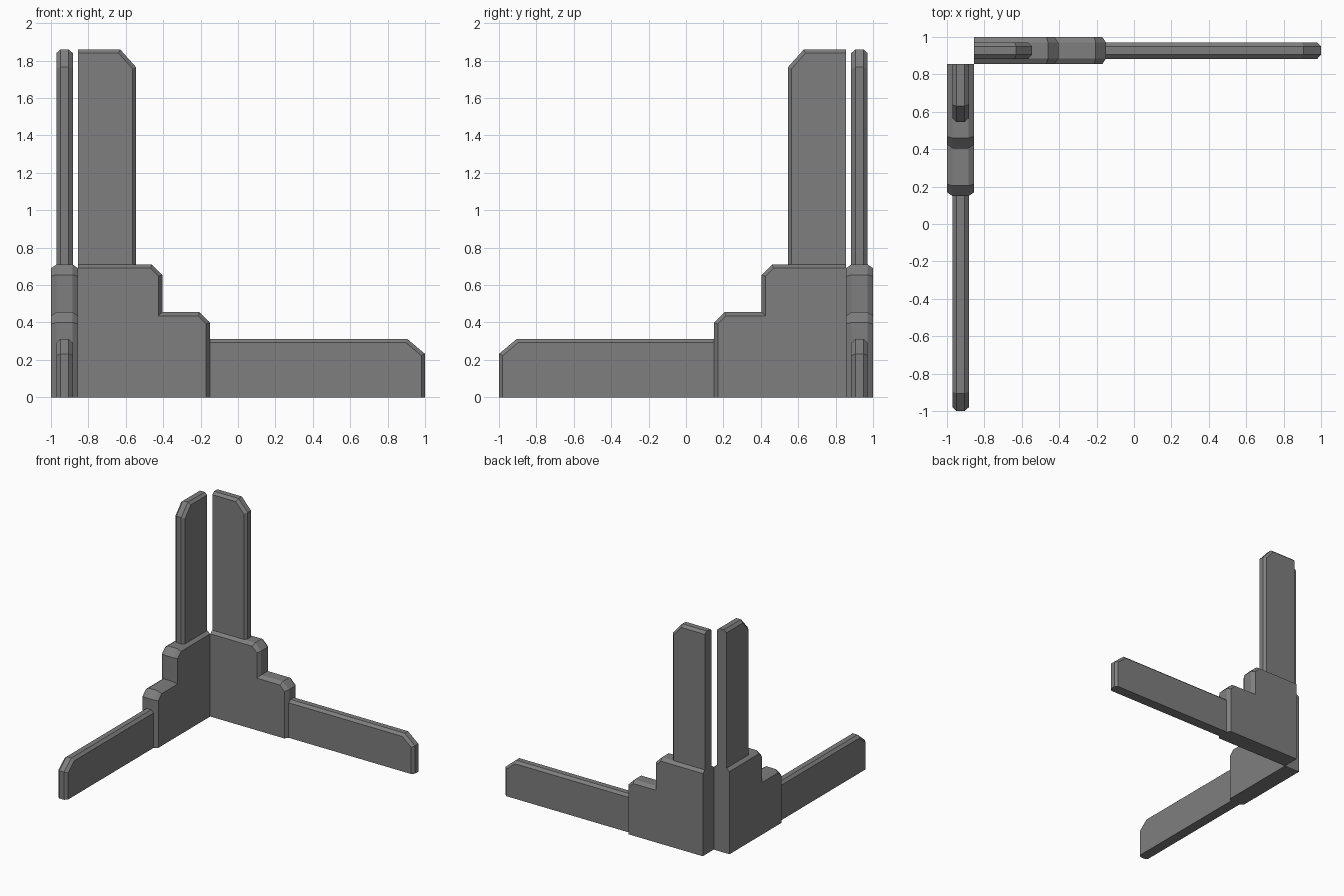
import bpy, bmesh
from mathutils import Vector

if "Cube" in bpy.data.objects:
    bpy.data.objects.remove(bpy.data.objects["Cube"])

grey = bpy.data.materials.new("mid grey")
grey.diffuse_color = (0.21, 0.21, 0.21, 1)
grey.use_nodes = True
grey.node_tree.nodes["Principled BSDF"].inputs["Base Color"].default_value = grey.diffuse_color

MID = 0.9275    # centre plane of each wing
INNER = -0.855  # flat end of each wing at the corner


def inset(profile, d, flat):
    """Offset a counter-clockwise profile inwards, leaving the flat edges in place."""
    n = len(profile)
    lines = []
    for i in range(n):
        a, b = Vector(profile[i]), Vector(profile[(i + 1) % n])
        t = (b - a).normalized()
        nrm = Vector((-t.y, t.x))
        lines.append((nrm, nrm.dot(a) + (0 if i in flat else d)))
    out = []
    for i in range(n):
        (n1, c1), (n2, c2) = lines[i - 1], lines[i]
        det = n1.x * n2.y - n1.y * n2.x
        out.append(((c1 * n2.y - c2 * n1.y) / det, (n1.x * c2 - n2.x * c1) / det))
    return out


def slab(name, profile, half, depth, d, flat, swap):
    """Profile in (x, z) extruded about the wing plane, with bevelled rims on both faces."""
    small = inset(profile, d, flat)
    layers = [(small, -half), (profile, -half + depth),
              (profile, half - depth), (small, half)]
    bm = bmesh.new()
    rings = []
    for pts, off in layers:
        y = MID + off
        rings.append([bm.verts.new((-y, -x, z) if swap else (x, y, z)) for x, z in pts])
    n = len(profile)
    for r0, r1 in zip(rings, rings[1:]):
        for i in range(n):
            j = (i + 1) % n
            bm.faces.new((r0[i], r0[j], r1[j], r1[i]))
    bm.faces.new(rings[0])
    bm.faces.new(rings[-1])
    bmesh.ops.recalc_face_normals(bm, faces=bm.faces)
    me = bpy.data.meshes.new(name)
    bm.to_mesh(me)
    bm.free()
    me.materials.append(grey)
    bpy.context.collection.objects.link(bpy.data.objects.new(name, me))


# Profiles start with the bottom edge; the last edge is the inner end
block = [(INNER, 0), (-0.15, 0), (-0.15, 0.40), (-0.205, 0.455), (-0.405, 0.455),
         (-0.405, 0.655), (-0.46, 0.71), (INNER, 0.71)]
post = [(INNER, 0.69), (-0.545, 0.69), (-0.545, 1.765), (-0.63, 1.86), (INNER, 1.86)]
arm = [(-0.16, 0), (1.0, 0), (1.0, 0.232), (0.905, 0.312), (-0.16, 0.312)]

# Two wings mirrored across the corner diagonal
for side, swap in (("back", False), ("left", True)):
    slab(side + "_stepped_block", block, 0.0725, 0.029, 0.02, {0, 7}, swap)
    slab(side + "_upright_post", post, 0.044, 0.022, 0.02, {0, 4}, swap)
    slab(side + "_base_arm", arm, 0.044, 0.022, 0.02, {0, 4}, swap)
